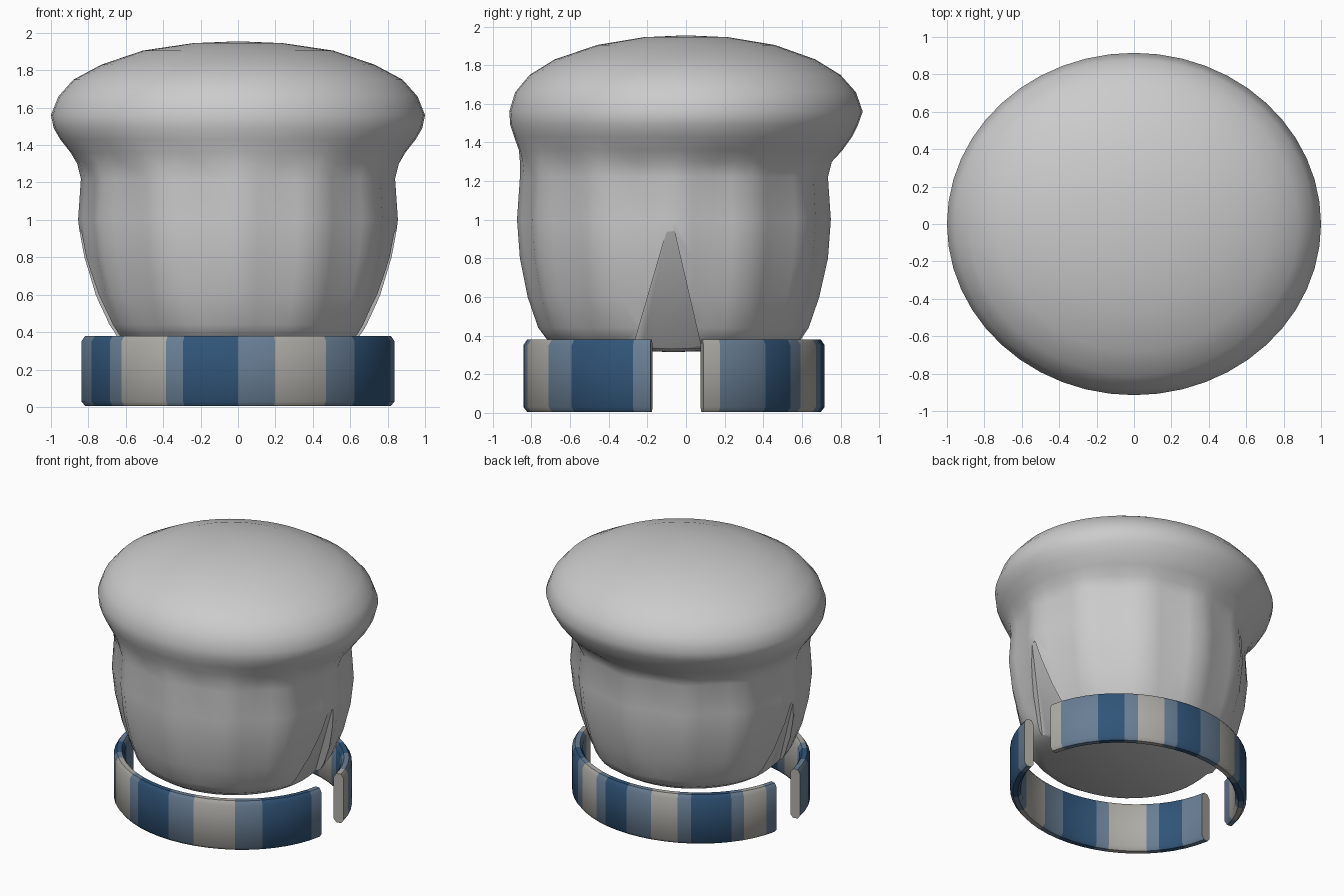
import bpy, bmesh
from math import sin, cos, pi, asin, copysign

if "Cube" in bpy.data.objects:
    bpy.data.objects.remove(bpy.data.objects["Cube"])


def finish(name, bm, angle=40):
    bmesh.ops.recalc_face_normals(bm, faces=bm.faces)
    me = bpy.data.meshes.new(name)
    bm.to_mesh(me)
    bm.free()
    ob = bpy.data.objects.new(name, me)
    bpy.context.collection.objects.link(ob)
    smooth(ob, angle)
    return ob


def smooth(ob, angle):
    bpy.ops.object.select_all(action='DESELECT')
    bpy.context.view_layer.objects.active = ob
    ob.select_set(True)
    bpy.ops.object.shade_smooth_by_angle(angle=angle * pi / 180)


def ring(bm, z, rx, y0, y1, flute=0.0, segs=48):
    """Closed elliptical ring between y0 and y1, with optional fluting."""
    cy, ry = (y0 + y1) / 2, (y1 - y0) / 2
    out = []
    for i in range(segs):
        a = 2 * pi * i / segs
        k = 1 - flute * (1 - cos(12 * a)) / 2
        out.append(bm.verts.new((rx * k * cos(a), cy + ry * k * sin(a), z)))
    return out


def bridge(bm, rings):
    for a, b in zip(rings, rings[1:]):
        n = len(a)
        for i in range(n):
            bm.faces.new((a[i], a[(i + 1) % n], b[(i + 1) % n], b[i]))


def cap_end(bm, r, z):
    """Close a ring with a fan to its middle."""
    cy = sum(v.co.y for v in r) / len(r)
    c = bm.verts.new((0, cy, z))
    for i in range(len(r)):
        bm.faces.new((r[i], r[(i + 1) % len(r)], c))


# Puffy domed cap flowing into a fluted body: z, half width, y min, y max, flute
bm = bmesh.new()
cap = [(1.945, .24, -.22, .22), (1.905, .51, -.46, .46), (1.83, .73, -.68, .67),
       (1.75, .88, -.81, .80), (1.66, .96, -.885, .88), (1.56, 1.0, -.915, .915),
       (1.49, .985, -.91, .89), (1.43, .95, -.89, .86), (1.36, .895, -.865, .81)]
body = [(1.30, .86, -.86, .755, .02), (1.22, .84, -.86, .735, .04),
        (1.0, .855, -.875, .75, .045), (.8, .83, -.86, .735, .045),
        (.6, .78, -.82, .69, .04), (.44, .715, -.765, .635, .03),
        (.38, .67, -.72, .595, .01), (.33, .59, -.64, .51, 0)]
rs = [ring(bm, *c) for c in cap + body]
bridge(bm, rs)
cap_end(bm, rs[0], 1.955)
cap_end(bm, rs[-1], .315)
body_ob = finish("cap_and_body", bm, 60)

# Wedge notch cut into each side of the body
bm = bmesh.new()
for s in (-1, 1):
    inner = [bm.verts.new((s * x, y, z)) for x, y, z in
             ((.56, -.30, .25), (.56, .10, .25), (.84, -.06, .94), (.84, -.10, .94))]
    outer = [bm.verts.new((s * 1.2, v.co.y, v.co.z)) for v in inner]
    bridge(bm, [inner, outer])
    bm.faces.new(inner)
    bm.faces.new(outer)
cutter = finish("notch_cutter", bm)
cutter.hide_render = True
mod = body_ob.modifiers.new("notch", 'BOOLEAN')
mod.operation, mod.solver, mod.object = 'DIFFERENCE', 'EXACT', cutter
bpy.context.view_layer.objects.active = body_ob
bpy.ops.object.modifier_apply(modifier=mod.name)
bpy.data.objects.remove(cutter)
smooth(body_ob, 60)

# Mottled blue band colours
mats = []
for name, col in (("navy", (.03, .09, .19, 1)), ("steel_blue", (.14, .21, .30, 1)),
                  ("pale_stone", (.42, .41, .38, 1))):
    m = bpy.data.materials.new(name)
    m.diffuse_color = col
    m.use_nodes = True
    m.node_tree.nodes["Principled BSDF"].inputs["Base Color"].default_value = m.diffuse_color
    mats.append(m)

# Two curved band halves with gaps at the sides
RX, RY, CY, T, H = .848, .78, -.062, .075, .38
PROFILE = [(0, .03), (.02, .005), (T - .02, .005), (T, .03),
           (T, H - .03), (T - .02, H), (.02, H), (0, H - .03)]


def band(name, y_end, front, pattern, segs=24):
    bm = bmesh.new()
    a0 = asin((y_end - CY) / RY)
    a1 = pi - a0
    if front:
        a0, a1 = pi - a0, 2 * pi + a0
    rows = []
    for i in range(segs + 1):
        a = a0 + (a1 - a0) * i / segs
        rows.append([bm.verts.new(((RX - d) * cos(a), CY + (RY - d) * sin(a), z))
                     for d, z in PROFILE])
    bridge(bm, rows)
    for i, f in enumerate(bm.faces):
        f.material_index = int(pattern[i // len(PROFILE)])
    for r in (rows[0], rows[-1]):
        bm.faces.new(r).material_index = 2
    ob = finish(name, bm, 50)
    for m in mats:
        ob.data.materials.append(m)


band("front_band", -.185, True, "110012221000112221100001")
band("back_band", .09, False, "211100122100112210001221")
